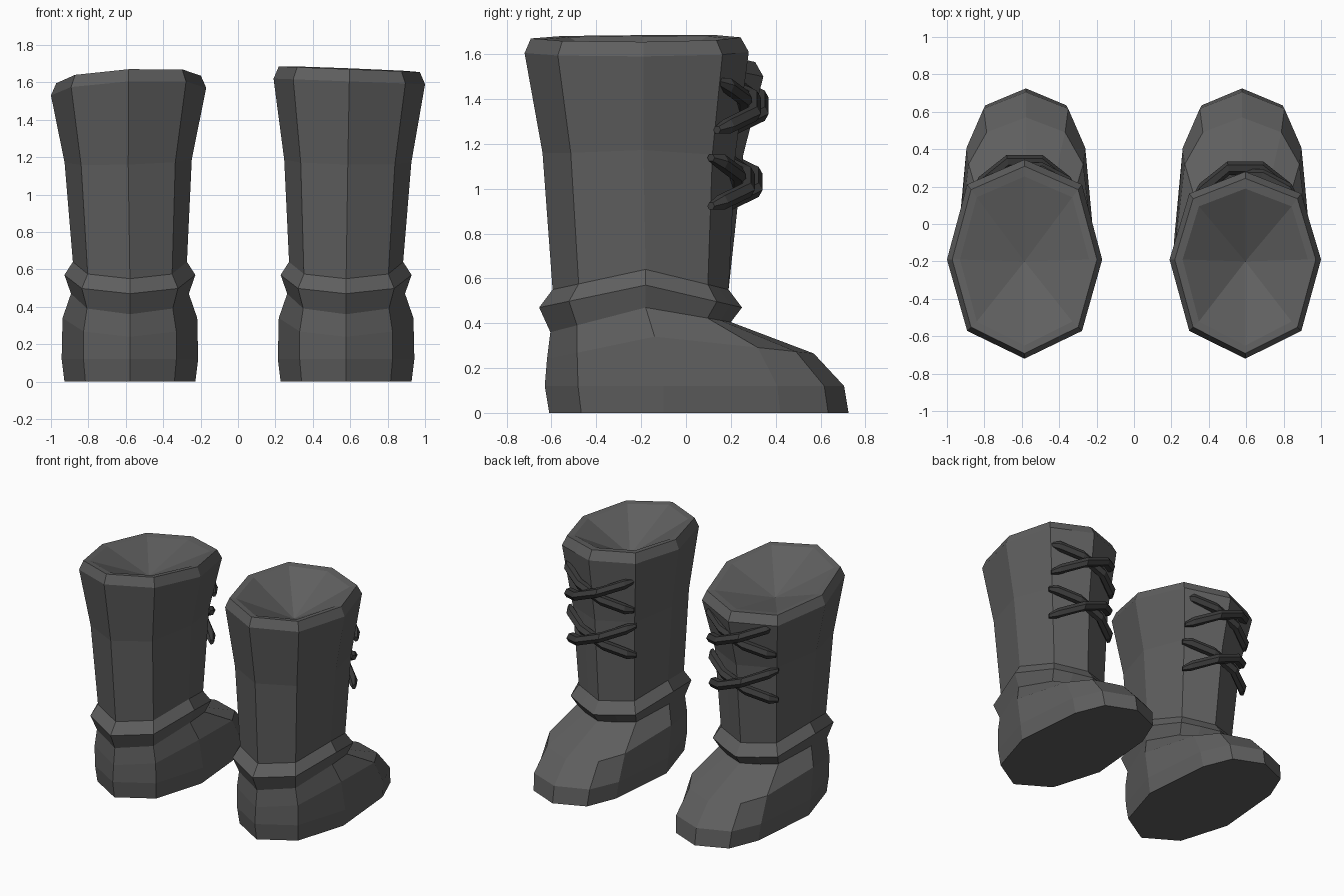
import bpy, bmesh, math
from mathutils import Vector

if "Cube" in bpy.data.objects:
    bpy.data.objects.remove(bpy.data.objects["Cube"], do_unlink=True)


def flat_colour(name, value):
    mat = bpy.data.materials.new(name)
    mat.use_nodes = True
    rgba = (value, value, value, 1)
    mat.diffuse_color = rgba
    bsdf = mat.node_tree.nodes["Principled BSDF"]
    bsdf.inputs["Base Color"].default_value = rgba
    bsdf.inputs["Roughness"].default_value = 0.9
    return mat


leather = flat_colour("dark grey leather", 0.115)
lace_grey = flat_colour("darker grey lace", 0.045)


def loft(name, rings, mat, tip=None):
    """Skin closed rings; close with a flat cap, or a fan to a tip point."""
    bm = bmesh.new()
    loops = [[bm.verts.new(p) for p in ring] for ring in rings]
    n = len(loops[0])
    for a, b in zip(loops, loops[1:]):
        for i in range(n):
            j = (i + 1) % n
            bm.faces.new((a[i], a[j], b[j], b[i]))
    bm.faces.new(loops[0])
    if tip is None:
        bm.faces.new(loops[-1])
    else:
        t = bm.verts.new(tip)
        for i in range(n):
            bm.faces.new((loops[-1][i], loops[-1][(i + 1) % n], t))
    bmesh.ops.recalc_face_normals(bm, faces=bm.faces)
    mesh = bpy.data.meshes.new(name)
    bm.to_mesh(mesh)
    bm.free()
    mesh.materials.append(mat)
    obj = bpy.data.objects.new(name, mesh)
    bpy.context.collection.objects.link(obj)
    return obj


def boot_ring(cx, w, ys, zs, toe, tilt=0):
    """Ten-sided section: ys and zs hold back, side and front values.
    toe blends from a shaft outline (0) to a long foot outline (1)."""
    (yb, ym, yf), (zb, zm, zf) = ys, zs

    def mix(a, b):
        return a + (b - a) * toe

    def front(frac):
        return ym + (yf - ym) * frac, zm + (zf - zm) * frac

    half = [(0, yb, zb),
            (mix(0.74, 0.68), ym + (yb - ym) * 0.72, zm + (zb - zm) * 0.72),
            (1, ym, zm),
            (mix(0.74, 0.87), *front(mix(0.75, 0.63))),
            (mix(0.37, 0.62), *front(mix(0.875, 0.89))),
            (0, yf, zf)]
    full = half + [(-x, y, z) for x, y, z in half[-2:0:-1]]
    return [(cx + x * w, y, z + tilt * x) for x, y, z in full]


# Foot and ankle sections, bottom to top: width, y triple, z triple, toe
FOOT = [
    (0.35, (-0.61, -0.10, 0.725), (0, 0, 0), 1),
    (0.365, (-0.63, -0.10, 0.705), (0.12, 0.12, 0.12), 1),
    (0.36, (-0.62, -0.14, 0.57), (0.24, 0.34, 0.265), 0.85),
    (0.315, (-0.605, -0.18, 0.20), (0.36, 0.47, 0.405), 0.2),
    (0.35, (-0.655, -0.18, 0.25), (0.47, 0.57, 0.47), 0.1),
    (0.305, (-0.595, -0.18, 0.19), (0.55, 0.64, 0.55), 0),
]


def bar(name, cx, dy, z_mid, rise, lift):
    """Chunky hexagonal lace, bowed over the front of the shaft."""
    path = [(-0.27, 0.125, 0.5), (-0.23, 0.17, 1), (-0.09, 0.235 + lift, 1),
            (0.09, 0.235 + lift, 1), (0.23, 0.17, 1), (0.27, 0.125, 0.5)]
    rings = []
    for x, y, s in path:
        centre = Vector((cx + x, y + dy, z_mid - rise * x / 0.25))
        out = Vector((x * 1.2, 0.6, 0)).normalized()
        up = Vector((0, 0, 1))
        rings.append([centre + s * 0.036 * (math.cos(a) * out + math.sin(a) * up)
                      for a in (math.tau * k / 6 for k in range(6))])
    loft(name, rings, lace_grey)


def boot(side, sx, top_x, w, y_front, z_side, z_front, tilt, lace_dy):
    rings = [boot_ring(sx * 0.578, a, ys, zs, toe) for a, ys, zs, toe in FOOT]
    # Shaft, flared collar, bevelled lip and inner edge
    rings.append(boot_ring(sx * 0.587, 0.34, (-0.64, -0.19, 0.22 + lace_dy),
                           (1.16, 1.18, 1.15), 0, tilt / 2))
    lip_ys = (-0.72, -0.19, y_front)
    for inset, dz in ((0, 0), (0.028, 0.065), (0.07, 0.06)):
        ys = (lip_ys[0] + inset, lip_ys[1], lip_ys[2] - inset * 1.3)
        zs = (1.605 + dz, z_side + dz, z_front + dz)
        rings.append(boot_ring(top_x, w - inset, ys, zs, 0, tilt))
    loft(side + "_boot", rings, leather, tip=(top_x, -0.2, 1.47))
    # Two crossed pairs of laces
    for label, z in (("upper", 1.37), ("lower", 1.03)):
        dy = lace_dy + (z - 1.2) * 0.08
        bar(f"{side}_{label}_outer_lace", top_x, dy, z, 0.1, 0.05)
        bar(f"{side}_{label}_inner_lace", top_x, dy, z, -0.1, 0.01)


boot("left", 1, 0.595, 0.405, 0.28, 1.605, 1.61, -0.015, 0.0)
boot("right", -1, -0.585, 0.415, 0.345, 1.55, 1.5, 0.02, 0.035)
